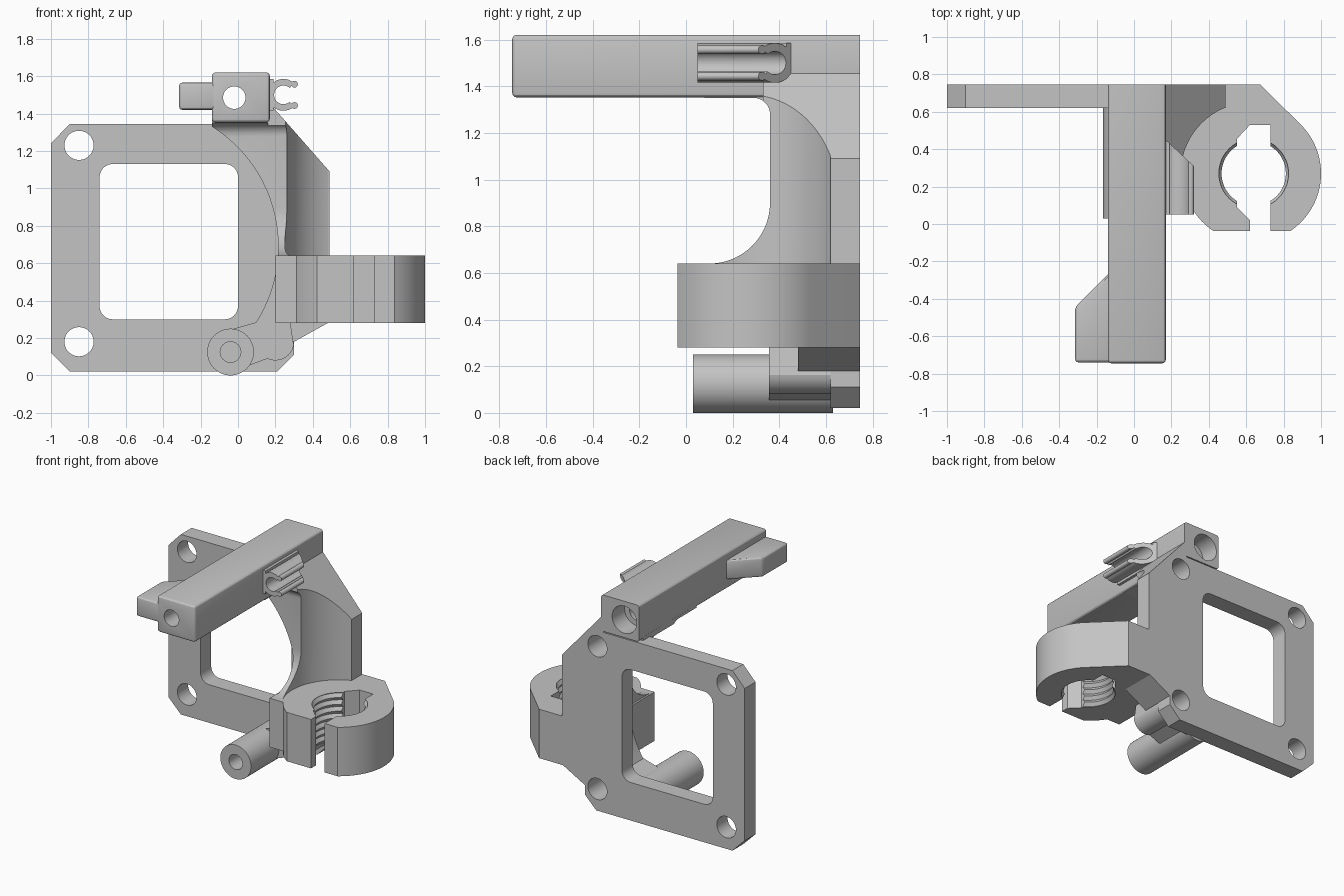
import bpy, bmesh
from math import sin, cos, pi, radians

cube = bpy.data.objects.get("Cube")
if cube:
    bpy.data.objects.remove(cube, do_unlink=True)

grey = bpy.data.materials.new("plastic_grey")
grey.use_nodes = True
grey.diffuse_color = (0.55, 0.55, 0.55, 1)
grey.node_tree.nodes["Principled BSDF"].inputs["Base Color"].default_value = (0.55, 0.55, 0.55, 1)

BACK = 0.745
parts = []


def arc(cx, cy, r, start, end, n=24):
    angles = [radians(start + (end - start) * i / n) for i in range(n + 1)]
    return [(cx + r * cos(a), cy + r * sin(a)) for a in angles]


def circle(cx, cy, r, n=48):
    return arc(cx, cy, r, 0, 360, n)[:-1]


def rect(a, b, c, d):
    return [(a, b), (c, b), (c, d), (a, d)]


def rounded(a, b, c, d, r):
    return (arc(c - r, d - r, r, 0, 90, 8) + arc(a + r, d - r, r, 90, 180, 8)
            + arc(a + r, b + r, r, 180, 270, 8) + arc(c - r, b + r, r, 270, 360, 8))


def finish(name, bm):
    bmesh.ops.recalc_face_normals(bm, faces=bm.faces)
    mesh = bpy.data.meshes.new(name)
    bm.to_mesh(mesh)
    bm.free()
    ob = bpy.data.objects.new(name, mesh)
    bpy.context.collection.objects.link(ob)
    return ob


def prism(name, points, axis, lo, hi, bevel=0):
    """Extrude a flat outline along one axis from lo to hi."""
    place = {"x": lambda p, t: (t, p[0], p[1]),
             "y": lambda p, t: (p[0], t, p[1]),
             "z": lambda p, t: (p[0], p[1], t)}[axis]
    bm = bmesh.new()
    bottom = [bm.verts.new(place(p, lo)) for p in points]
    top = [bm.verts.new(place(p, hi)) for p in points]
    bm.faces.new(bottom)
    bm.faces.new(top)
    for i in range(len(points)):
        j = (i + 1) % len(points)
        bm.faces.new((bottom[i], bottom[j], top[j], top[i]))
    if bevel:
        bmesh.ops.recalc_face_normals(bm, faces=bm.faces)
        bmesh.ops.bevel(bm, geom=bm.edges[:], offset=bevel, segments=3,
                        profile=0.5, affect="EDGES")
    return finish(name, bm)


def cutter(*args):
    ob = prism("cutter", *args)
    ob.hide_render = True
    return ob


def part(ob, *cutters):
    """Cut the part and keep it."""
    bpy.context.view_layer.objects.active = ob
    for c in cutters:
        mod = ob.modifiers.new("cut", "BOOLEAN")
        mod.operation, mod.solver, mod.object = "DIFFERENCE", "EXACT", c
        bpy.ops.object.modifier_apply(modifier=mod.name)
    ob.data.materials.clear()
    ob.data.materials.append(grey)
    parts.append(ob)


# Shared cutters: screw holes, threaded bore and its slot
through = [cutter(circle(-0.85, z, 0.078), "y", 0.5, 0.9) for z in (0.18, 1.23)]
blind = [cutter(circle(0.2, z, 0.078), "y", 0.45, 0.9) for z in (0.18, 1.23)]

bm = bmesh.new()
rings = []
for i in range(17):
    radius = 0.19 if i % 2 else 0.172
    rings.append([bm.verts.new((x, y, 0.26 + 0.025 * i)) for x, y in circle(0.64, 0.27, radius)])
for low, high in zip(rings, rings[1:]):
    for i in range(len(low)):
        j = (i + 1) % len(low)
        bm.faces.new((low[i], low[j], high[j], high[i]))
bm.faces.new(rings[0])
bm.faces.new(rings[-1])
bore = finish("bore_cutter", bm)
bore.hide_render = True
slot = cutter([(0.62, -0.1), (0.73, -0.1), (0.73, 0.53), (0.62, 0.53), (0.55, 0.455),
               (0.55, 0.09), (0.62, 0.02)], "z", 0.2, 0.7)

# Mounting plate with its window
window = cutter(rounded(-0.74, 0.3, 0.0, 1.13, 0.07), "y", 0.5, 0.9)
plate_outline = [(-1, 0.12), (-0.9, 0.02), (0.21, 0.02), (0.3, 0.11), (0.3, 0.18),
                 (0.48, 0.28), (0.49, 0.28), (0.49, 1.09), (0.15, 1.477), (0.15, 1.345),
                 (-0.9, 1.345), (-1, 1.24)]
part(prism("mounting_plate", plate_outline, "y", 0.62, BACK), window, *through, *blind)

# Curved rib joining plate, arm and clamp
rib_outline = arc(-0.54, 0.69, 0.755, 58, -33) + [
    (0.11, 0.28), (0.49, 0.28), (0.49, 1.09), (0.15, 1.477), (0.15, 1.37), (-0.14, 1.37)]
side_relief = cutter([(-1, 0.64)] + arc(0.1, 0.9, 0.26, -90, 0)
                     + arc(0.29, 1.28, 0.07, 0, 90, 8) + [(-1, 1.35)], "x", -1, 1)
upper_relief = cutter(rect(0.16, -0.5, 1, 0.33), "z", 1.3, 1.6)
round_relief = cutter(circle(0.63, 0.27, 0.38, 72), "z", 0.64, 2)
lower_relief = cutter(rect(-0.5, 0, 0.2, 0.36), "z", 0.2, 0.7)
part(prism("curved_rib", rib_outline, "y", 0.08, 0.7),
     side_relief, round_relief, lower_relief, upper_relief, bore, slot, blind[1])

# Long arm with a counterbored hole
trim = cutter(rect(-0.5, 1, 0.5, 2), "y", BACK, 1.2)
arm_hole = cutter(circle(-0.02, 1.485, 0.06), "y", -1, 1)
counterbore = cutter(circle(-0.02, 1.485, 0.1), "y", 0.6, 1)
part(prism("long_arm", rect(-0.14, 1.352, 0.17, 1.62), "y", -BACK, 0.8, 0.02),
     trim, arm_hole, counterbore)

# Side tab at the front of the arm
part(prism("arm_tab", [(-0.315, -0.74), (-0.11, -0.74), (-0.11, -0.24), (-0.315, -0.445)],
           "z", 1.42, 1.565, 0.018))

# Open cable clip on the arm
clip_slant = cutter([(0.1, 0.515), (0.4, 0.235), (0.6, 0.6), (0.1, 0.8)], "z", 1.3, 1.7)
clip_outline = arc(0.243, 1.5, 0.085, 48, 312) + arc(0.243, 1.5, 0.05, 312, 48)
part(prism("cable_clip", clip_outline, "y", 0.05, 0.5), clip_slant)
part(prism("clip_base", rect(0.15, 1.415, 0.19, 1.585), "y", 0.05, 0.5), clip_slant)
for z in (1.443, 1.557):
    part(prism("clip_lip", circle(0.302, z, 0.018, 16), "y", 0.05, 0.5), clip_slant)

# Split threaded clamp
clamp_outline = (arc(0.63, 0.27, 0.37, -149, -124, 8) + arc(0.63, 0.27, 0.37, -56, 45, 32)
                 + [(0.675, BACK), (0.2, BACK), (0.2, 0.08)])
part(prism("split_clamp", clamp_outline, "z", 0.28, 0.64), bore, slot)

# Wedge supporting the clamp
part(prism("clamp_wedge", [(0.28, 0.18), (0.3, 0.18), (0.48, 0.28), (0.28, 0.28)],
           "y", 0.48, BACK))

# Lower tube with its bridge and screw boss
tube_hole = cutter(circle(-0.04, 0.125, 0.055), "y", -0.1, 0.45)
part(prism("lower_tube", circle(-0.04, 0.125, 0.125), "y", 0.03, 0.63), tube_hole)
bridge_outline = [(-0.03, 0.248), (0.1, 0.285), (0.28, 0.285), (0.295, 0.18)] + \
    arc(0.2, 0.18, 0.1, -10, -115, 12) + [(0.05, 0.05), (-0.03, 0.09)]
part(prism("boss_bridge", bridge_outline, "y", 0.355, 0.63), tube_hole, blind[0])

# Remove the cutters and smooth the round faces
for ob in list(bpy.context.scene.objects):
    if "cutter" in ob.name:
        bpy.data.objects.remove(ob, do_unlink=True)
bpy.ops.object.select_all(action="DESELECT")
for ob in parts:
    ob.select_set(True)
bpy.context.view_layer.objects.active = parts[0]
bpy.ops.object.shade_smooth_by_angle(angle=radians(25))
